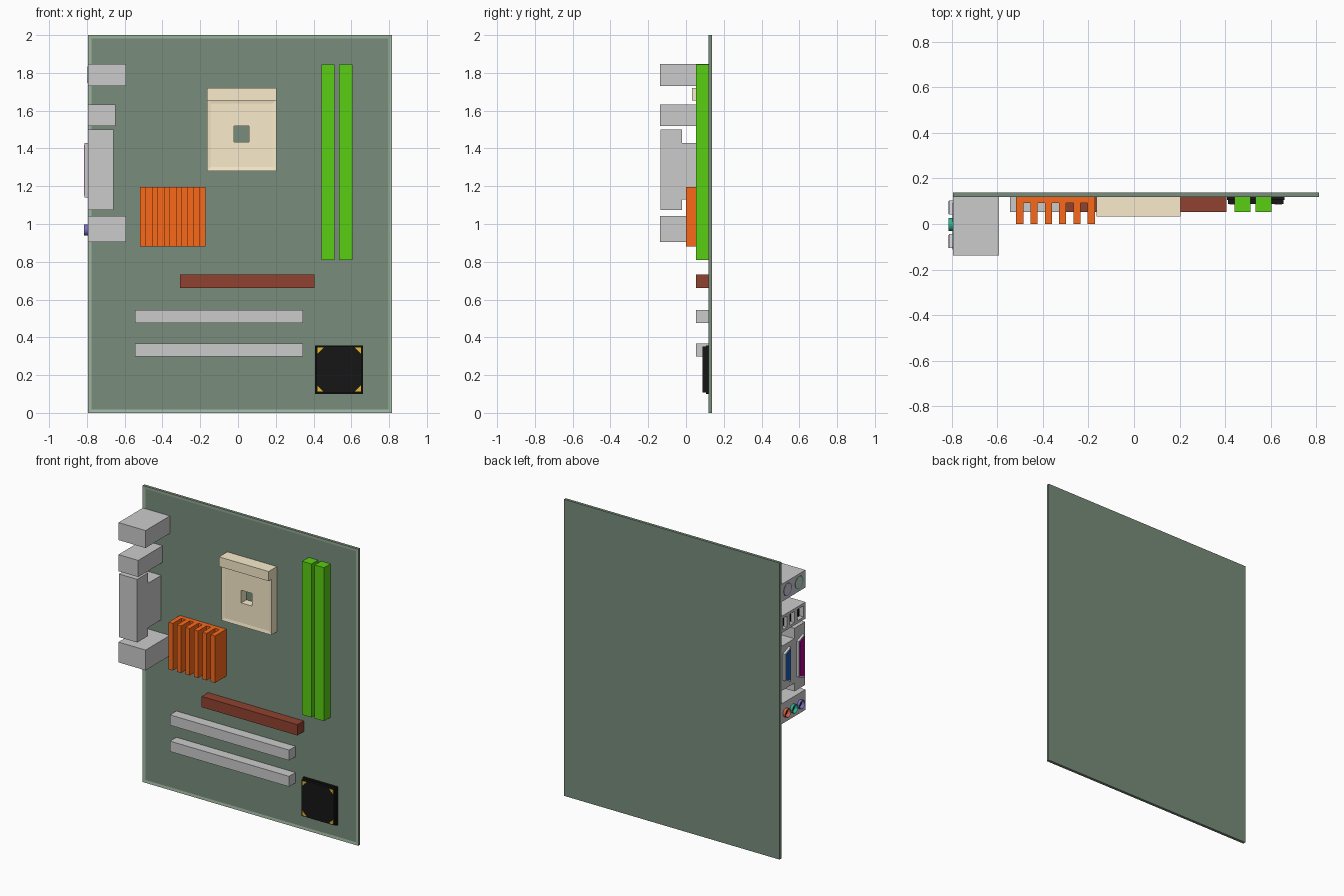
import bpy, bmesh, math
from mathutils import Matrix, Vector

if "Cube" in bpy.data.objects:
    bpy.data.objects.remove(bpy.data.objects["Cube"])


def mat(name, r, g, b):
    m = bpy.data.materials.new(name)
    m.diffuse_color = (r, g, b, 1)
    m.use_nodes = True
    m.node_tree.nodes["Principled BSDF"].inputs["Base Color"].default_value = m.diffuse_color
    return m


BOARD = mat("board_green", .19, .27, .20)
RIM = mat("rim_green", .36, .48, .36)
LIME = mat("memory_green", .10, .62, .007)
ORANGE = mat("heatsink_orange", .95, .14, .01)
BROWN = mat("slot_brown", .28, .055, .03)
TAN = mat("socket_tan", .95, .84, .60)
BLACK = mat("black", .008, .008, .008)
GOLD = mat("gold", .80, .50, .02)
BLUE = mat("blue", .01, .10, .45)
MAGENTA = mat("magenta", .40, .0, .25)
PURPLE = mat("purple", .20, .16, .55)
TEAL = mat("teal", .03, .45, .30)
RED = mat("red", .70, .12, .06)


def finish(name, bm, *mats):
    bmesh.ops.recalc_face_normals(bm, faces=bm.faces)
    me = bpy.data.meshes.new(name)
    bm.to_mesh(me)
    bm.free()
    for m in mats:
        if m:
            me.materials.append(m)
    ob = bpy.data.objects.new(name, me)
    bpy.context.collection.objects.link(ob)
    return ob


def add_box(bm, x, y, z):
    size = Matrix.Diagonal((x[1] - x[0], y[1] - y[0], z[1] - z[0], 1))
    mid = Matrix.Translation((sum(x) / 2, sum(y) / 2, sum(z) / 2))
    bmesh.ops.create_cube(bm, size=1, matrix=mid @ size)


def box(name, x, y, z, m=None):
    bm = bmesh.new()
    add_box(bm, x, y, z)
    return finish(name, bm, m)


def prism(name, pts, axis, a, b, m=None):
    """Extrude a 2D outline along x (points are y, z) or y (points are x, z)."""
    bm = bmesh.new()
    place = (lambda p: (a, *p)) if axis == 'x' else (lambda p: (p[0], a, p[1]))
    f = bm.faces.new([bm.verts.new(place(p)) for p in pts])
    ext = bmesh.ops.extrude_face_region(bm, geom=[f])['geom']
    off = Vector((b - a, 0, 0)) if axis == 'x' else Vector((0, b - a, 0))
    bmesh.ops.translate(bm, vec=off, verts=[v for v in ext if isinstance(v, bmesh.types.BMVert)])
    return finish(name, bm, m)


def cut(ob, x, y, z):
    cutter = box("cutter", x, y, z)
    md = ob.modifiers.new("cut", 'BOOLEAN')
    md.operation, md.solver, md.object = 'DIFFERENCE', 'EXACT', cutter
    bpy.context.view_layer.objects.active = ob
    bpy.ops.object.modifier_apply(modifier=md.name)
    bpy.data.objects.remove(cutter)


def recessed_front(name, x, y, z, inset, depth, *mats):
    """Box whose front (-y) face is inset and moved along y."""
    bm = bmesh.new()
    add_box(bm, x, y, z)
    f = min(bm.faces, key=lambda f: f.calc_center_median().y)
    if len(mats) > 1:
        f.material_index = 0
    ring = bmesh.ops.inset_region(bm, faces=[f], thickness=inset)['faces']
    bmesh.ops.translate(bm, vec=(0, depth, 0), verts=f.verts)
    if len(mats) > 1:
        for r in ring:
            r.material_index = 1
    return finish(name, bm, *mats)


def jack(name, x, y, z, r, length, wall, m):
    """Round connector pointing to -x with a dark hole."""
    bm = bmesh.new()
    bmesh.ops.create_cone(bm, cap_ends=True, segments=24, radius1=r, radius2=r, depth=length,
                          matrix=Matrix.Translation((x + length / 2, y, z)) @ Matrix.Rotation(math.pi / 2, 4, 'Y'))
    f = min(bm.faces, key=lambda f: f.calc_center_median().x)
    bmesh.ops.inset_region(bm, faces=[f], thickness=wall)
    bmesh.ops.translate(bm, vec=(length * .6, 0, 0), verts=f.verts)
    f.material_index = 1
    ob = finish(name, bm, m, BLACK)
    bpy.context.view_layer.objects.active = ob
    ob.select_set(True)
    bpy.ops.object.shade_smooth_by_angle(angle=math.radians(35))
    ob.select_set(False)


# Circuit board with a lighter rim
recessed_front("board", (-.795, .814), (.119, .138), (0, 2), .026, .002, BOARD, RIM)
Y = .123

# Processor socket with centre hole and hinge bar
socket = recessed_front("processor_socket", (-.165, .205), (.062, Y), (1.28, 1.66), .03, .004, TAN)
cut(socket, (-.022, .058), (0, .2), (1.435, 1.52))
box("socket_bar", (-.165, .205), (.033, Y), (1.655, 1.72), TAN)

# Memory and expansion slots
for i, x in enumerate((.442, .535)):
    box(f"memory_slot_{i + 1}", (x, x + .07), (.053, Y), (.81, 1.845), LIME)
box("graphics_slot", (-.308, .406), (.053, Y), (.66, .733), BROWN)
for i, z in enumerate((.475, .298)):
    box(f"expansion_slot_{i + 1}", (-.545, .344), (.053, Y), (z, z + .07))

# Heatsink: one base plate and six fins
bm = bmesh.new()
w = .346 / 11
add_box(bm, (-.518, -.172), (.092, Y), (.88, 1.197))
for i in range(6):
    x = -.518 + 2 * i * w
    add_box(bm, (x, x + w), (0, .094), (.88, 1.197))
finish("heatsink", bm, ORANGE)

# Stepped chip with gold corner marks
box("chip_base", (.408, .662), (.106, Y), (.10, .358), BLACK)
box("chip_top", (.414, .656), (.088, .107), (.107, .351), BLACK)
for i, (sx, sz) in enumerate(((-1, -1), (1, -1), (1, 1), (-1, 1))):
    cx, cz = .535 + sx * .115, .229 + sz * .116
    prism(f"chip_corner_{i + 1}", [(cx, cz), (cx - sx * .032, cz), (cx, cz - sz * .032)],
          'y', .0865, .089, GOLD)

# Round port block
FACE = -.795
round_block = box("round_port_block", (FACE, -.593), (-.138, Y), (1.73, 1.848))
for name, y, m in (("keyboard_port", .052, PURPLE), ("mouse_port", -.07, TEAL)):
    jack(name, FACE - .002, y, 1.79, .043, .02, .036, m)

# Serial port block with three openings
serial = box("small_port_block", (FACE, -.648), (-.138, Y), (1.52, 1.632))
for i, (y, h) in enumerate(((.08, .02), (.005, .024), (-.085, .034))):
    cut(serial, (FACE - .05, FACE + .05), (y - h, y + h), (1.538, 1.614))
    box(f"small_port_back_{i + 1}", (FACE + .04, FACE + .052), (y - h, y + h), (1.538, 1.614), BLACK)
    box(f"small_port_tongue_{i + 1}", (FACE + .012, FACE + .05), (y - .006, y + .006), (1.552, 1.60), BLACK)

# Display and printer connectors
box("printer_port_block", (FACE, -.658), (-.134, -.02), (1.074, 1.50))
box("display_port_block", (FACE, -.658), (-.021, Y), (1.13, 1.43))


def trapezoid(y, z, hw, hh, taper):
    return [(y - hw, z - hh), (y + hw, z - hh + taper), (y + hw, z + hh - taper), (y - hw, z + hh)]


for name, y, hh, m in (("display_port", .072, .115, BLUE), ("printer_port", -.075, .145, MAGENTA)):
    prism(name + "_shell", trapezoid(y, 1.285, .031, hh, .025), 'x', -.812, FACE + .01)
    prism(name + "_face", trapezoid(y, 1.285, .024, hh - .012, .02), 'x', -.8145, -.805, m)

# Audio block with three jacks
box("audio_block", (FACE, -.593), (-.138, Y), (.905, 1.042))
for name, y, m in (("audio_in", .073, RED), ("audio_out", -.002, TEAL), ("microphone", -.077, PURPLE)):
    jack(name, -.8145, y, .968, .029, .03, .013, m)
